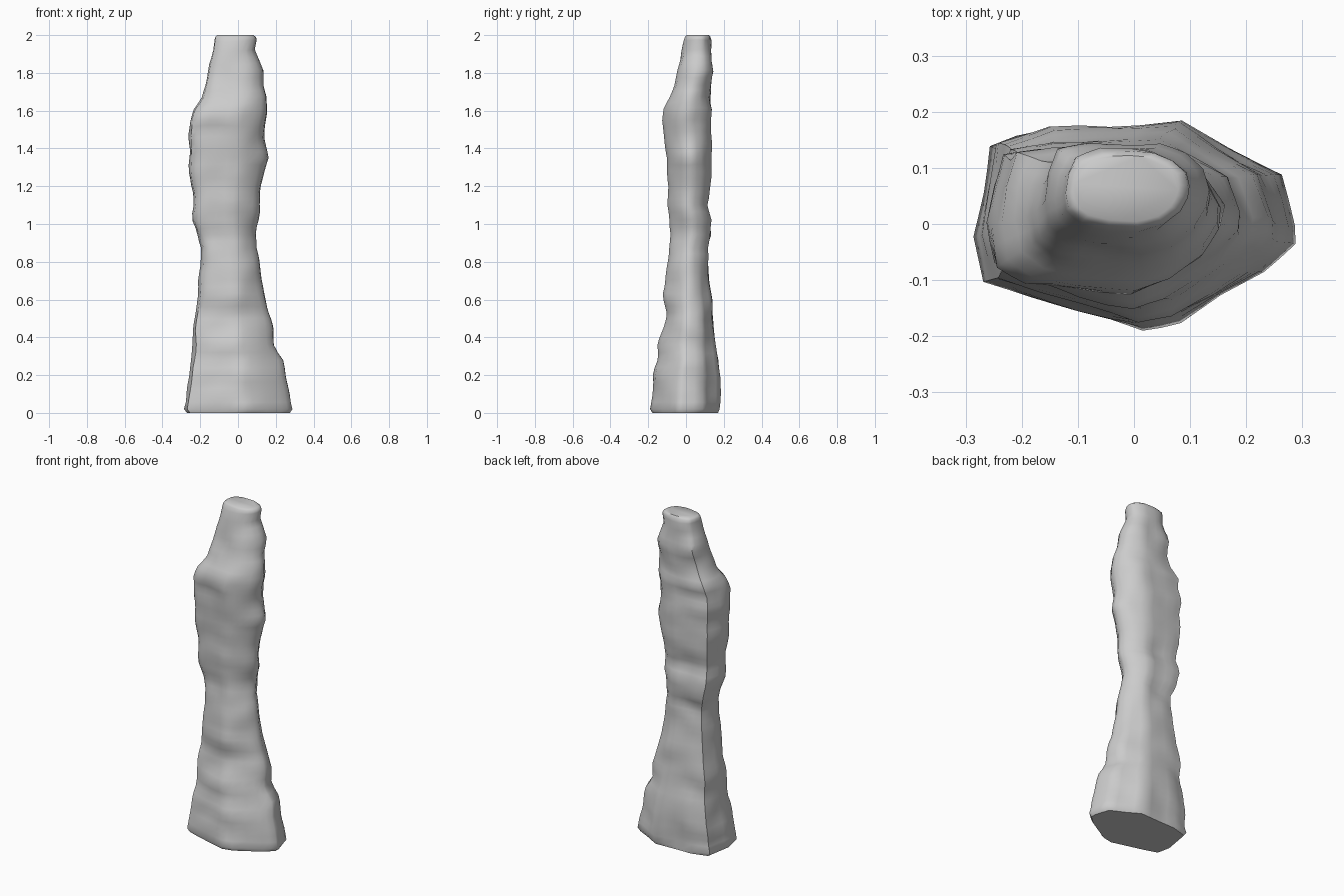
import bpy, bmesh, math
from mathutils import Vector, noise

# Silhouette profile: z, left, right, front, back
PROFILE = [
    (0.00, -.27, .275, -.178, .17), (0.02, -.288, .29, -.186, .177), (0.20, -.26, .25, -.178, .178),
    (0.28, -.25, .24, -.15, .168), (0.36, -.24, .195, -.148, .158),
    (0.44, -.24, .19, -.125, .15), (0.53, -.23, .165, -.105, .145),
    (0.63, -.215, .14, -.115, .132), (0.78, -.20, .115, -.10, .118),
    (0.87, -.195, .10, -.095, .11), (0.94, -.22, .10, -.085, .132),
    (1.02, -.24, .11, -.09, .133), (1.10, -.235, .11, -.10, .112),
    (1.20, -.25, .125, -.095, .13), (1.35, -.26, .16, -.105, .136),
    (1.46, -.26, .14, -.118, .136), (1.55, -.25, .15, -.125, .128),
    (1.61, -.235, .155, -.115, .14), (1.67, -.195, .155, -.085, .128),
    (1.73, -.175, .135, -.068, .13), (1.81, -.157, .128, -.045, .145),
    (1.92, -.132, .085, -.02, .13), (1.97, -.125, .10, -.01, .132),
    (1.99, -.122, .095, -.006, .13), (2.00, -.11, .08, .004, .122),
]

# Cross-sections scaled to -1..1, counter-clockwise from the right tip
BASE = [(1, .0), (.9, .5), (.58, .75), (.31, 1), (-.15, .97), (-.55, .96), (-.9, .8), (-.95, .35),
        (-1, -.1), (-.94, -.55), (-.65, -.7), (-.35, -.83), (.05, -1), (.28, -.92), (.8, -.45), (1, -.17)]
MID = [(1, .15), (.86, .55), (.65, .82), (.38, 1), (-.1, .97), (-.55, .96), (-.86, .9), (-.95, .45),
       (-1, -.05), (-.93, -.6), (-.7, -.82), (-.3, -.9), (.22, -1), (.5, -.85), (.8, -.5), (.96, -.15)]
TOP = [(1, .1), (.96, .45), (.75, .75), (.45, .95), (.1, 1), (-.4, .98), (-.8, .8), (-.95, .4),
       (-1, -.1), (-.95, -.5), (-.7, -.8), (-.3, -.95), (.2, -1), (.6, -.85), (.85, -.55), (.97, -.2)]


def lerp(a, b, t):
    return tuple(p + (q - p) * t for p, q in zip(a, b))


def section(z):
    if z < 0.8:
        t = min(1, max(0, (z - 0.2) / 0.6))
        a, b = BASE, MID
    else:
        t = min(1, max(0, (z - 1.5) / 0.45))
        a, b = MID, TOP
    return [lerp(p, q, t) for p, q in zip(a, b)]


def ring(row):
    z, l, r, f, k = row
    pts = section(z)
    n = len(pts)
    out = []
    for i in range(n * 2):
        u, v = pts[i // 2]
        if i % 2:
            u, v = lerp(pts[i // 2], pts[(i // 2 + 1) % n], 0.5)
        p = Vector(((l + r) / 2 + u * (r - l) / 2, (f + k) / 2 + v * (k - f) / 2, z))
        # chipped, layered rock surface
        if 0.01 < z < 1.98:
            d = noise.noise(Vector((p.x * 7, p.y * 7, z * 9 + 3))) * 0.013
            p.x += u * d
            p.y += v * d
            p.z += noise.noise(Vector((p.x * 6 + 9, p.y * 6, z * 4))) * 0.012 * min(1, z * 4)
        p.z = min(2, max(0, p.z))
        out.append(p)
    return out


# Weathered rock pillar
rows = []
for a, b in zip(PROFILE, PROFILE[1:]):
    steps = max(1, round((b[0] - a[0]) / 0.035))
    rows += [lerp(a, b, s / steps) for s in range(steps)]
rows.append(PROFILE[-1])

bm = bmesh.new()
rings = [[bm.verts.new(p) for p in ring(r)] for r in rows]
for lo, hi in zip(rings, rings[1:]):
    n = len(lo)
    for i in range(n):
        j = (i + 1) % n
        bm.faces.new((lo[i], lo[j], hi[j], hi[i]))
bm.faces.new(rings[0][::-1])
bm.faces.new(rings[-1])
bmesh.ops.recalc_face_normals(bm, faces=bm.faces)
mesh = bpy.data.meshes.new("rock_pillar")
bm.to_mesh(mesh)
bm.free()
pillar = bpy.data.objects.new("rock_pillar", mesh)
bpy.context.collection.objects.link(pillar)
bpy.context.view_layer.objects.active = pillar
pillar.select_set(True)
bpy.ops.object.shade_smooth_by_angle(angle=math.radians(50))
